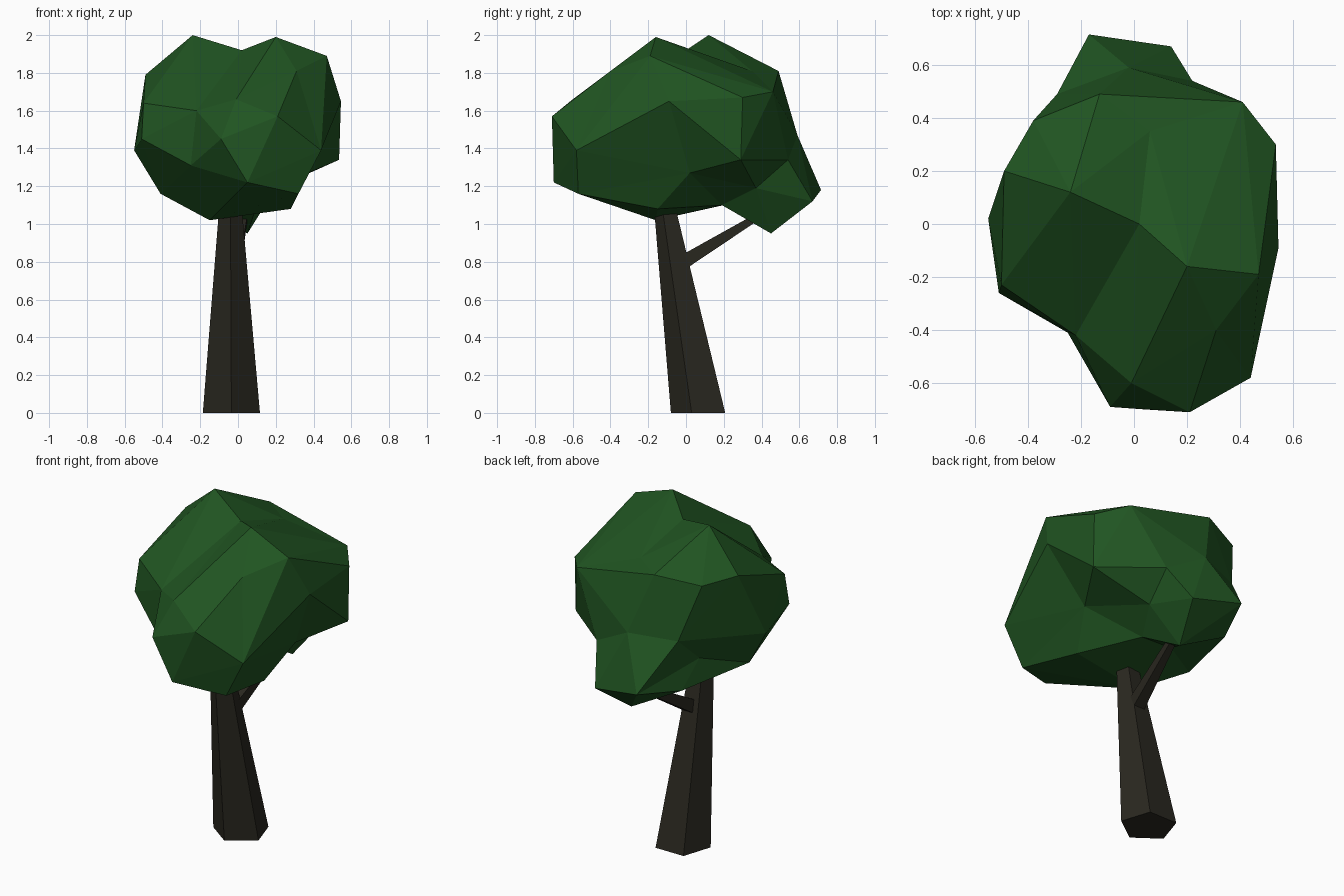
import bpy, bmesh, math
from mathutils import Vector

if "Cube" in bpy.data.objects:
    bpy.data.objects.remove(bpy.data.objects["Cube"])


def material(name, rgb):
    m = bpy.data.materials.new(name)
    m.diffuse_color = (*rgb, 1)
    m.use_nodes = True
    m.node_tree.nodes["Principled BSDF"].inputs["Base Color"].default_value = m.diffuse_color
    return m


leaf = material("leaf green", (0.0145, 0.089, 0.0155))
bark = material("dark bark", (0.0225, 0.0205, 0.014))


def finish(bm, name, mat):
    bmesh.ops.recalc_face_normals(bm, faces=bm.faces)
    me = bpy.data.meshes.new(name)
    bm.to_mesh(me)
    bm.free()
    me.materials.append(mat)
    ob = bpy.data.objects.new(name, me)
    bpy.context.collection.objects.link(ob)


def limb(name, rings, sides, side_axis, fwd_axis, turn):
    """Tapered limb through (centre, radius) rings."""
    bm = bmesh.new()
    loops = []
    for c, r in rings:
        angles = [turn + math.tau * i / sides for i in range(sides)]
        loops.append([bm.verts.new(Vector(c) + r * (math.cos(a) * Vector(side_axis)
                      + math.sin(a) * Vector(fwd_axis))) for a in angles])
    for a, b in zip(loops, loops[1:]):
        for i in range(sides):
            j = (i + 1) % sides
            bm.faces.new((a[i], a[j], b[j], b[i]))
    bm.faces.new(loops[0])
    bm.faces.new(loops[-1])
    finish(bm, name, bark)


# Leaning five-sided trunk and its side branch
limb("trunk", [((-.035, .079, 0), .159), ((-.04, -.112, 1.12), .06)],
     5, (1, 0, 0), (0, 1, 0), -math.pi / 2)
limb("branch", [((-.03, -.06, .77), .056), ((.04, .43, 1.07), .022)],
     4, (1, 0, 0), (0, -.5, .86), math.pi / 4)

# Crown corner points, grouped by region
top = [(-.24, .12, 2), (.02, 0, 1.92), (.2, -.16, 1.99), (.47, -.19, 1.89),
       (.31, -.4, 1.81), (.06, .35, 1.81), (-.13, .49, 1.81), (-.38, .39, 1.77),
       (-.49, .2, 1.79), (.41, .46, 1.7)]
front = [(.21, -.71, 1.57), (-.01, -.6, 1.66), (-.09, -.69, 1.45), (.05, -.7, 1.22),
         (.44, -.58, 1.39), (-.22, -.42, 1.6), (-.25, -.41, 1.31)]
sides = [(.545, -.09, 1.65), (.535, .3, 1.67), (.535, .29, 1.34), (-.51, -.26, 1.45),
         (-.5, -.23, 1.64), (-.55, .02, 1.39)]
underside = [(.32, -.57, 1.16), (.28, -.15, 1.08), (.37, .02, 1.27), (-.41, -.02, 1.16),
             (-.15, -.16, 1.02), (-.1, .2, 1.1), (.1, .19, 1.1), (-.3, .3, 1.28)]
back_lobe = [(-.17, .715, 1.18), (-.02, .59, 1.47), (.14, .67, 1.12), (.22, .54, 1.34),
             (-.29, .49, 1.45), (-.28, .44, 1.13), (.05, .45, .95), (.2, .37, 1.19)]

# Hull the points on a sphere to get the facets, then pull them back out
centre = Vector((0, .03, 1.47))
bm = bmesh.new()
home, at = {}, {}
for p in top + front + sides + underside + back_lobe:
    d = Vector(p) - centre
    v = bm.verts.new(Vector((d.x / .55, d.y / .68, d.z / .5)).normalized())
    home[v], at[p] = Vector(p), v
bmesh.ops.convex_hull(bm, input=bm.verts)
for v in bm.verts:
    v.co = home[v]


def swap_diagonal(p, q, r, s):
    """Turn the edge p-q, shared by two triangles, into r-s."""
    p, q, r, s = at[p], at[q], at[r], at[s]
    e = bm.edges.get((p, q))
    if e and {v for f in e.link_faces for v in f.verts} == {p, q, r, s}:
        bm.edges.remove(e)
        bm.faces.new((p, r, s))
        bm.faces.new((q, s, r))


# Facet creases at the top valley, the right shoulder and above the back lobe
swap_diagonal(top[5], top[2], top[1], top[9])
swap_diagonal(top[5], top[3], top[2], top[9])
swap_diagonal(top[4], sides[0], top[3], front[4])
swap_diagonal(front[0], sides[0], top[4], front[4])
swap_diagonal(top[4], sides[0], top[3], front[4])
swap_diagonal(back_lobe[1], top[5], top[6], top[9])
finish(bm, "leaf_crown", leaf)
